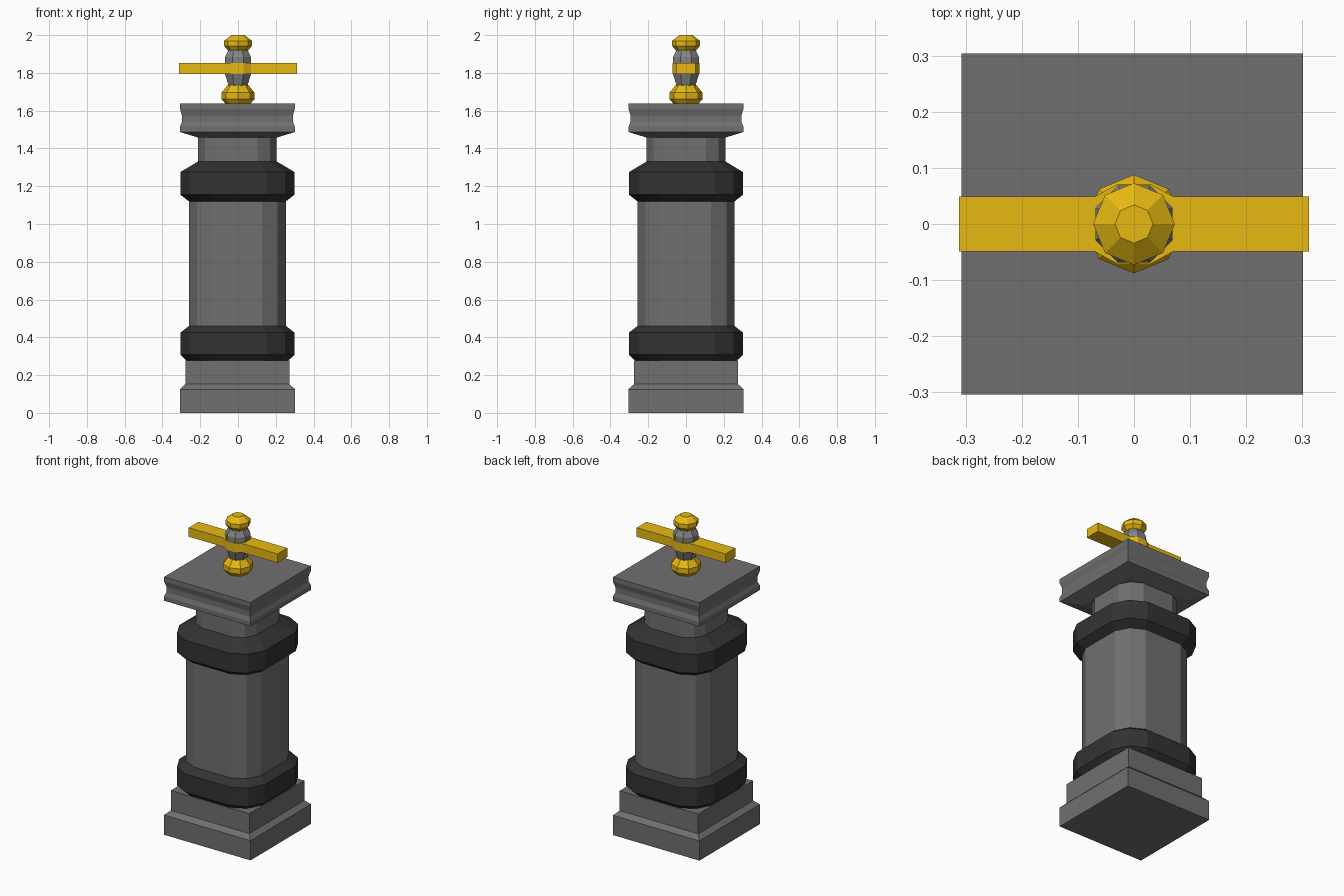
import bpy, bmesh, math

if "Cube" in bpy.data.objects:
    bpy.data.objects.remove(bpy.data.objects["Cube"])


def material(name, rgb):
    m = bpy.data.materials.new(name)
    m.diffuse_color = (*rgb, 1)
    m.use_nodes = True
    m.node_tree.nodes["Principled BSDF"].inputs["Base Color"].default_value = m.diffuse_color
    return m


stone = material("stone", (0.16, 0.16, 0.16))
dark = material("dark_stone", (0.033, 0.033, 0.033))
steel = material("steel", (0.23, 0.23, 0.23))
gold = material("gold", (0.80, 0.485, 0.006))


def loft(name, section, profile, mat, x=0.0):
    """Stack scaled copies of a unit cross-section along z; profile = (scale, z)."""
    bm = bmesh.new()
    rings = [[bm.verts.new((px * s, py * s, z)) for px, py in section] for s, z in profile]
    n = len(section)
    for a, b in zip(rings, rings[1:]):
        for i in range(n):
            j = (i + 1) % n
            bm.faces.new((a[i], a[j], b[j], b[i]))
    bm.faces.new(rings[0][::-1])
    bm.faces.new(rings[-1])
    bmesh.ops.recalc_face_normals(bm, faces=bm.faces)
    me = bpy.data.meshes.new(name)
    bm.to_mesh(me)
    bm.free()
    me.materials.append(mat)
    ob = bpy.data.objects.new(name, me)
    ob.location.x = x
    bpy.context.collection.objects.link(ob)
    return ob


def ngon(n, turn=0.0, r=1.0):
    return [(r * math.cos(turn + i * math.tau / n), r * math.sin(turn + i * math.tau / n))
            for i in range(n)]


# Cross-sections with half-width 1
square = [(1, 1), (-1, 1), (-1, -1), (1, -1)]
rounded = []
for k in range(4):  # rounded square with 12 sides
    c, s = round(math.cos(k * math.pi / 2)), round(math.sin(k * math.pi / 2))
    rounded += [(c * u - s * v, s * u + c * v)
                for u, v in ((1, 0.51), (0.83, 0.83), (0.51, 1))]
octagon = ngon(8)
flat_octagon = ngon(8, math.pi / 8, 1 / math.cos(math.pi / 8))

SHIFT = -0.003  # masonry sits slightly off the handle's centre

# Masonry
loft("plinth", square, [(0.304, 0), (0.304, 0.125), (0.276, 0.152), (0.276, 0.278)], stone, SHIFT)
loft("lower_band", rounded, [(0.262, 0.27), (0.302, 0.308), (0.302, 0.425), (0.257, 0.46)], dark, SHIFT)
loft("shaft", rounded, [(0.257, 0.30), (0.257, 1.16)], stone, SHIFT)
loft("upper_band", rounded, [(0.257, 1.12), (0.302, 1.155), (0.302, 1.275), (0.21, 1.33)], dark, SHIFT)
loft("neck", rounded, [(0.208, 1.30), (0.208, 1.47)], stone, SHIFT)
loft("capital", square, [(0.21, 1.458), (0.304, 1.487), (0.304, 1.515), (0.294, 1.54),
                         (0.294, 1.575), (0.304, 1.61), (0.304, 1.638)], stone, SHIFT)

# Finial
loft("finial_collar", octagon, [(0.065, 1.636), (0.088, 1.662), (0.088, 1.695), (0.055, 1.735)], gold)
loft("finial_stem", flat_octagon, [(0.046, 1.72), (0.069, 1.795), (0.069, 1.885), (0.048, 1.925)], steel)
loft("finial_knob", octagon, [(0.048, 1.912), (0.073, 1.942), (0.073, 1.97), (0.034, 2.0)], gold)

# Crossbar that swells around the stem
half = [(0.312, -0.049), (0.312, 0.049), (0.07, 0.049), (0.03, 0.071)]
bar = half + [(-px, py) for px, py in half[:0:-1]] + [(-0.312, -0.049), (-0.07, -0.049),
                                                     (-0.03, -0.071), (0.03, -0.071), (0.07, -0.049)]
loft("crossbar", bar, [(1, 1.795), (1, 1.852)], gold)
